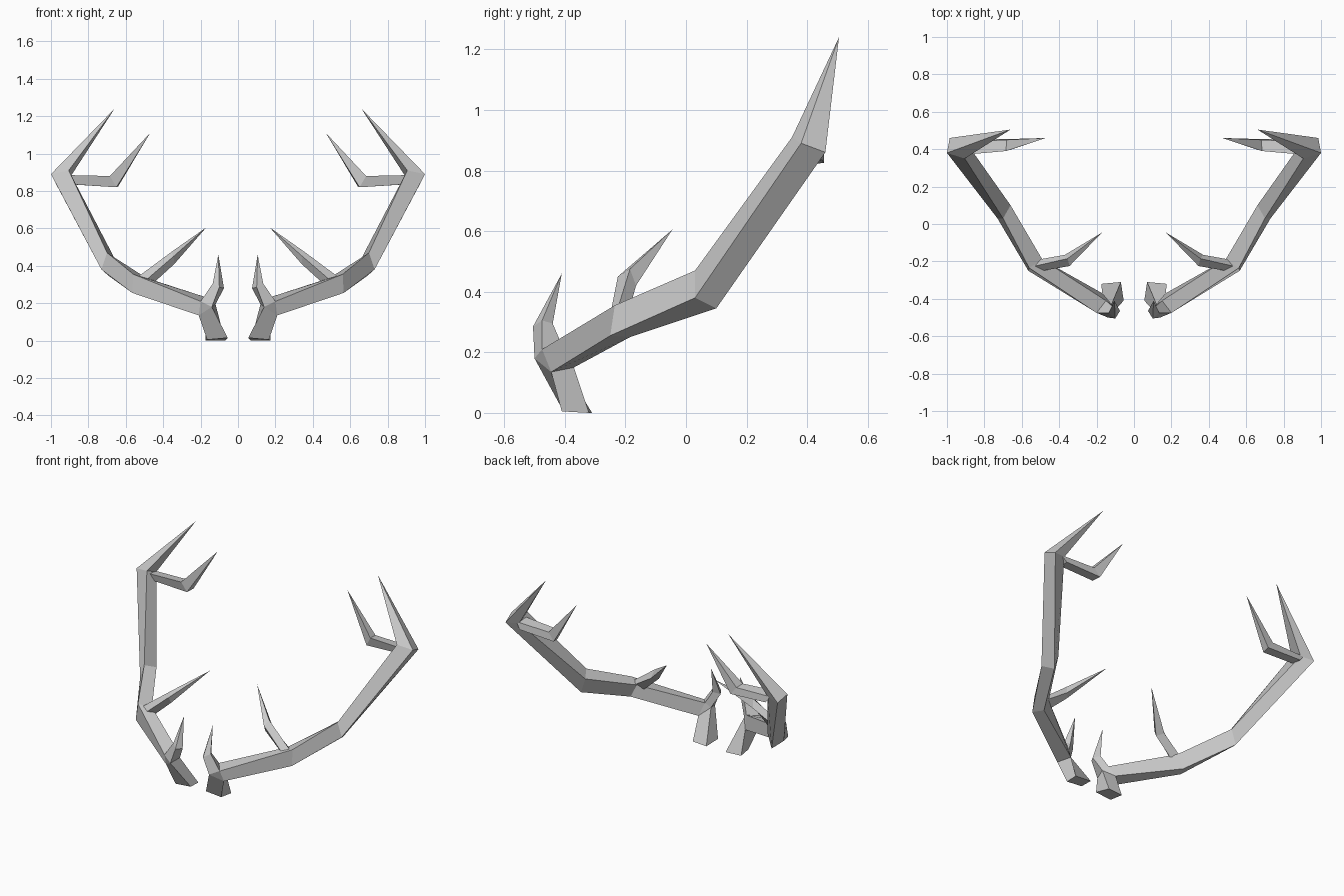
import bpy, bmesh


def finish(name, bm):
    """Turn a bmesh into an object mirrored across x = 0."""
    bmesh.ops.recalc_face_normals(bm, faces=bm.faces)
    mesh = bpy.data.meshes.new(name)
    bm.to_mesh(mesh)
    bm.free()
    obj = bpy.data.objects.new(name, mesh)
    bpy.context.collection.objects.link(obj)
    mod = obj.modifiers.new("Mirror", 'MIRROR')
    mod.use_mirror_merge = False
    return obj


def loft(name, rings, tip=None):
    """Skin four-sided rings, ending in a point or a flat cap."""
    bm = bmesh.new()
    loops = [[bm.verts.new(p) for p in ring] for ring in rings]
    for a, b in zip(loops, loops[1:]):
        for i in range(4):
            j = (i + 1) % 4
            bm.faces.new((a[i], a[j], b[j], b[i]))
    bm.faces.new(loops[0])
    end = loops[-1]
    if tip:
        t = bm.verts.new(tip)
        for i in range(4):
            bm.faces.new((end[i], end[(i + 1) % 4], t))
    else:
        bm.faces.new(end)
    return finish(name, bm)


# Corners where base, beam and brow tine meet
front = (0.14, -0.50, 0.18)
outer_top = (0.20, -0.475, 0.21)
outer_low = (0.21, -0.445, 0.135)
back_low = (0.17, -0.37, 0.15)
back_top = (0.15, -0.41, 0.225)
inner = (0.12, -0.43, 0.195)

# Joint block
bm = bmesh.new()
for p in (front, outer_top, outer_low, back_low, back_top, inner):
    bm.verts.new(p)
bmesh.ops.convex_hull(bm, input=bm.verts)
finish("antler_joint", bm)

# Short base stub
loft("antler_base", [
    [(0.055, -0.41, 0.015), (0.165, -0.41, 0.005),
     (0.175, -0.32, 0.0), (0.07, -0.31, 0.0)],
    [front, outer_low, back_low, inner]])

# Main beam sweeping out, back and up to its point
loft("main_beam", [
    [outer_top, outer_low, back_low, back_top],
    [(0.56, -0.235, 0.355), (0.565, -0.25, 0.255),
     (0.53, -0.185, 0.25), (0.49, -0.19, 0.335)],
    [(0.70, 0.03, 0.47), (0.73, 0.03, 0.38),
     (0.69, 0.10, 0.345), (0.66, 0.10, 0.44)],
    [(0.905, 0.35, 0.91), (1.0, 0.38, 0.89),
     (0.985, 0.46, 0.86), (0.90, 0.44, 0.87)]],
    tip=(0.66, 0.505, 1.24))

# Brow tine
loft("brow_tine", [
    [front, outer_top, back_top, inner],
    [(0.10, -0.505, 0.285), (0.135, -0.475, 0.305),
     (0.115, -0.44, 0.295), (0.075, -0.465, 0.28)]],
    tip=(0.105, -0.41, 0.46))

# Middle tine
loft("middle_tine", [
    [(0.49, -0.25, 0.325), (0.53, -0.225, 0.345),
     (0.51, -0.19, 0.33), (0.45, -0.21, 0.31)],
    [(0.345, -0.225, 0.45), (0.355, -0.185, 0.475),
     (0.37, -0.165, 0.42), (0.34, -0.205, 0.41)]],
    tip=(0.17, -0.045, 0.605))

# Upper tine
loft("upper_tine", [
    [(0.91, 0.37, 0.885), (0.92, 0.44, 0.875),
     (0.89, 0.45, 0.835), (0.88, 0.39, 0.835)],
    [(0.685, 0.39, 0.88), (0.68, 0.45, 0.875),
     (0.64, 0.455, 0.825), (0.65, 0.40, 0.82)]],
    tip=(0.47, 0.46, 1.11))
